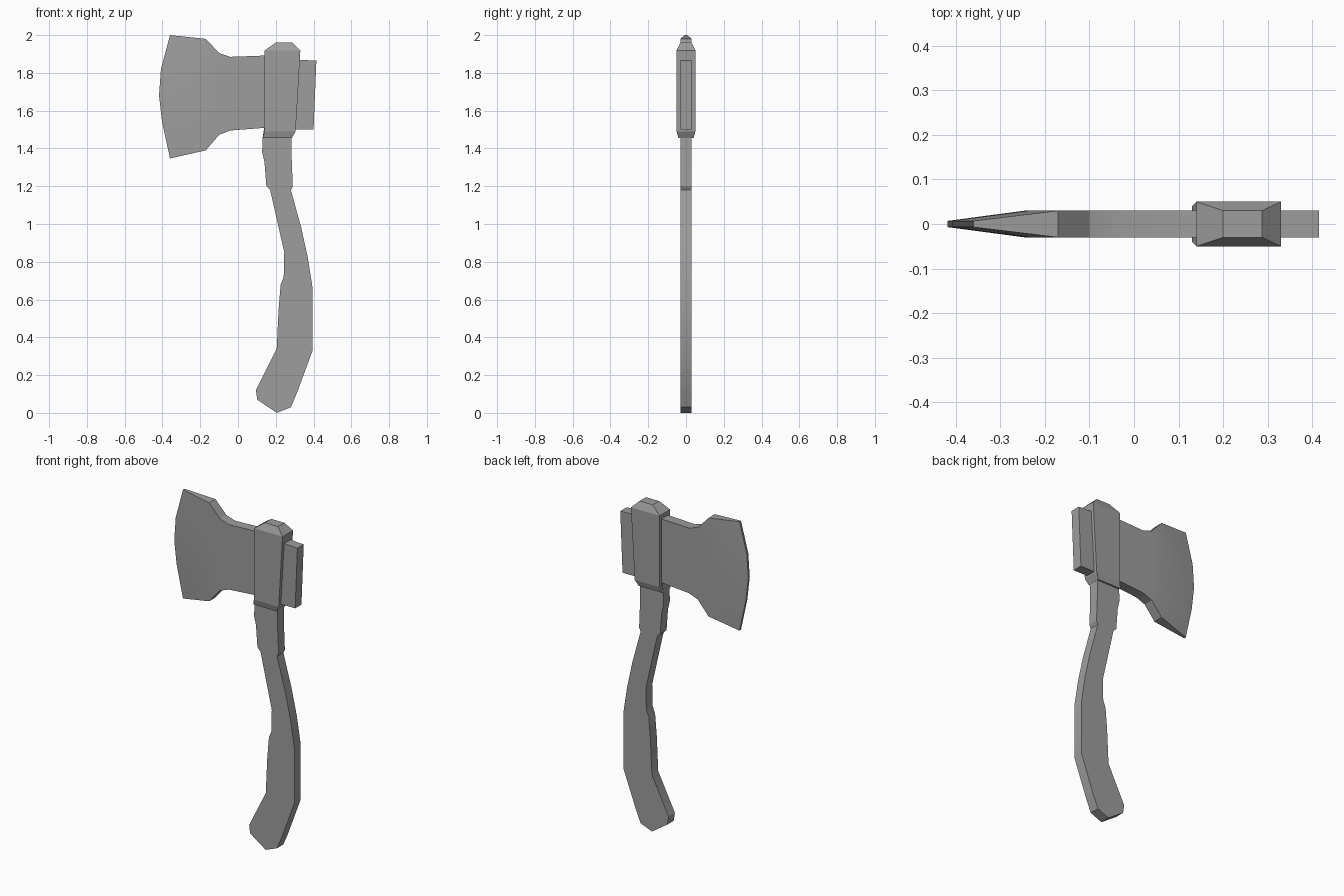
import bpy, bmesh, math

cube = bpy.data.objects.get("Cube")
if cube:
    bpy.data.objects.remove(cube, do_unlink=True)

grey = bpy.data.materials.new("plain_grey")
grey.use_nodes = True
colour = (0.34, 0.34, 0.34, 1)
grey.diffuse_color = colour
grey.node_tree.nodes["Principled BSDF"].inputs["Base Color"].default_value = colour


def finish(name, bm, smooth=None):
    bmesh.ops.recalc_face_normals(bm, faces=bm.faces)
    mesh = bpy.data.meshes.new(name)
    bm.to_mesh(mesh)
    bm.free()
    mesh.materials.append(grey)
    obj = bpy.data.objects.new(name, mesh)
    bpy.context.collection.objects.link(obj)
    if smooth:
        bpy.ops.object.select_all(action='DESELECT')
        obj.select_set(True)
        bpy.context.view_layer.objects.active = obj
        bpy.ops.object.shade_smooth_by_angle(angle=math.radians(smooth))
    return obj


def slab(name, outline, half, smooth=None):
    """Extrude an x-z outline to both sides of y = 0."""
    bm = bmesh.new()
    front = [bm.verts.new((x, -half, z)) for x, z in outline]
    back = [bm.verts.new((x, half, z)) for x, z in outline]
    bm.faces.new(front)
    bm.faces.new(back[::-1])
    for i in range(len(front)):
        j = (i + 1) % len(front)
        bm.faces.new((front[i], back[i], back[j], front[j]))
    return finish(name, bm, smooth)


def loft(name, rings, smooth=None):
    """Bridge equal closed rings of points and cap both ends."""
    bm = bmesh.new()
    loops = [[bm.verts.new(p) for p in ring] for ring in rings]
    for a, b in zip(loops, loops[1:]):
        for i in range(len(a)):
            j = (i + 1) % len(a)
            bm.faces.new((a[i], a[j], b[j], b[i]))
    bm.faces.new(loops[0])
    bm.faces.new(loops[-1][::-1])
    return finish(name, bm, smooth)


# Curved wooden handle: left edge going down, then right edge going up
left_edge = [(0.145, 1.55), (0.13, 1.455), (0.128, 1.38), (0.14, 1.33),
             (0.15, 1.2), (0.17, 1.18), (0.245, 0.85), (0.242, 0.72),
             (0.226, 0.68), (0.215, 0.55), (0.205, 0.34), (0.095, 0.12),
             (0.102, 0.07), (0.205, 0)]
right_edge = [(0.28, 0.03), (0.31, 0.1), (0.395, 0.33), (0.395, 0.66),
              (0.37, 0.82), (0.335, 0.98), (0.28, 1.18), (0.29, 1.2),
              (0.284, 1.35), (0.285, 1.55)]
slab("handle", left_edge + right_edge, 0.03, 25)

# Blade: columns from cutting edge to collar, each divided top to bottom
edge = [(-0.36, 2.0), (-0.408, 1.82), (-0.418, 1.68), (-0.402, 1.54), (-0.36, 1.347)]
crease = [(-0.17, 1.98), (-0.235, 1.83), (-0.245, 1.68), (-0.235, 1.54), (-0.17, 1.39)]
columns = [(edge, 0.007), (crease, 0.03)]
for x, top, bottom in [(-0.1, 1.905, 1.472), (-0.04, 1.885, 1.495), (0.18, 1.893, 1.512)]:
    columns.append(([(x, top + (bottom - top) * i / 4) for i in range(5)], 0.03))
rings = [[(x, -h, z) for x, z in pts] + [(x, h, z) for x, z in pts[::-1]]
         for pts, h in columns]
loft("blade", rings, 25)

# Collar around the handle, chamfered at top and bottom
sections = [(1.455, 0.13, 0.285, 0.04), (1.49, 0.14, 0.305, 0.05),
            (1.918, 0.14, 0.33, 0.05), (1.96, 0.2, 0.287, 0.03)]
loft("collar", [[(a, -h, z), (b, -h, z), (b, h, z), (a, h, z)]
                for z, a, b, h in sections])

# Blunt block behind the collar
slab("poll", [(0.25, 1.872), (0.415, 1.865), (0.4, 1.5), (0.25, 1.5)], 0.03)
